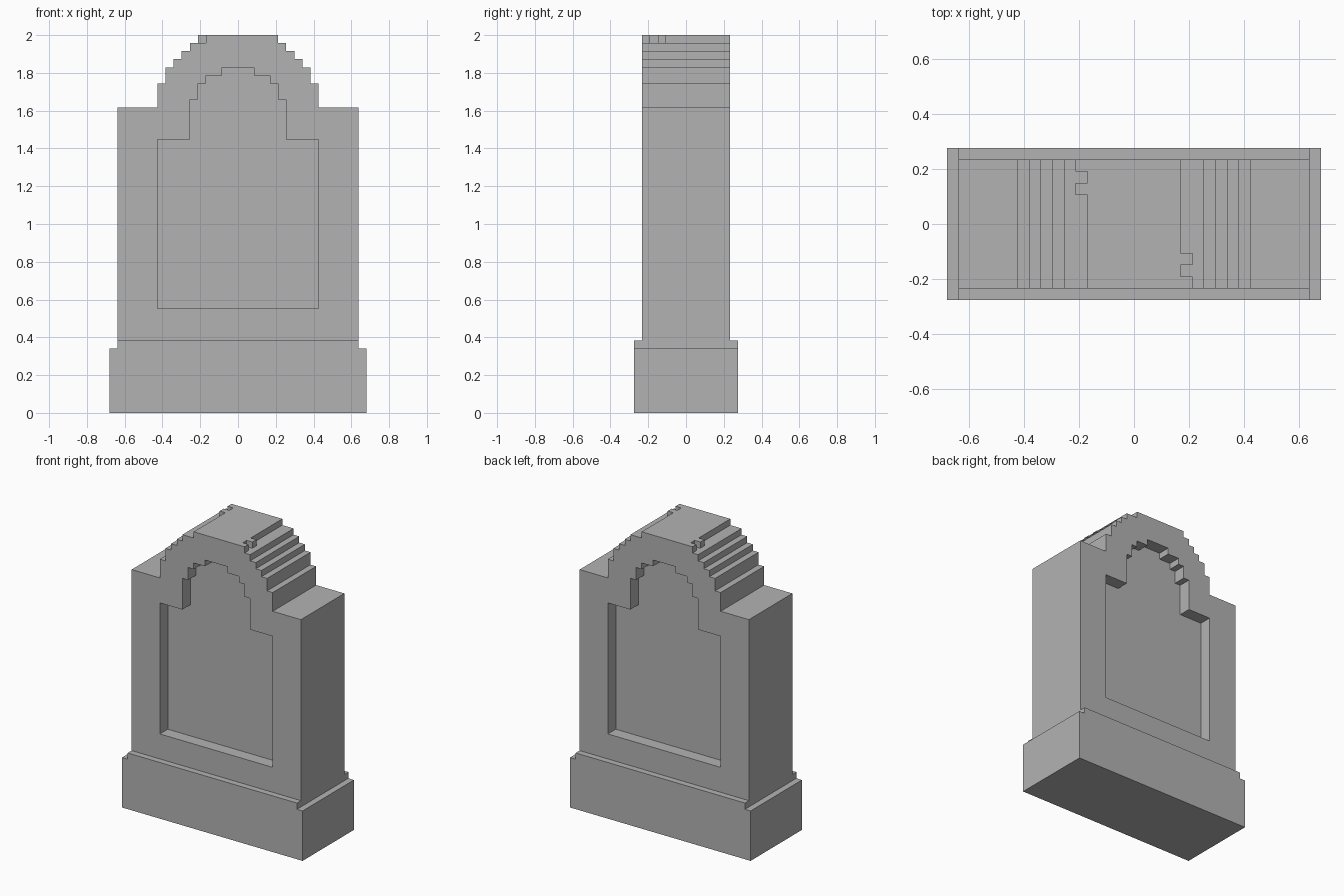
import bpy
import bmesh
from mathutils import Vector

U = 2 / 47  # one block of the stepped stonework

cube = bpy.data.objects.get("Cube")
if cube:
    bpy.data.objects.remove(cube, do_unlink=True)

stone = bpy.data.materials.new("grey_stone")
stone.use_nodes = True
colour = (0.45, 0.45, 0.45, 1)
stone.diffuse_color = colour
stone.node_tree.nodes["Principled BSDF"].inputs["Base Color"].default_value = colour


def prism(name, points, offset):
    """Extrude a flat outline, measured in blocks, along the offset."""
    bm = bmesh.new()
    face = bm.faces.new([bm.verts.new(Vector(p) * U) for p in points])
    made = bmesh.ops.extrude_face_region(bm, geom=[face])["geom"]
    moved = [v for v in made if isinstance(v, bmesh.types.BMVert)]
    bmesh.ops.translate(bm, verts=moved, vec=Vector(offset) * U)
    bmesh.ops.recalc_face_normals(bm, faces=bm.faces)
    mesh = bpy.data.meshes.new(name)
    bm.to_mesh(mesh)
    bm.free()
    mesh.materials.append(stone)
    obj = bpy.data.objects.new(name, mesh)
    bpy.context.collection.objects.link(obj)
    return obj


def stepped(name, bottom, steps, y, depth):
    """Symmetric stepped arch; each step is (half width, top height)."""
    half = []
    z = bottom
    for w, top in steps:
        half += [(w, z), (w, top)]
        z = top
    outline = half + [(-x, h) for x, h in reversed(half)]
    return prism(name, [(x, y, h) for x, h in outline], (0, depth, 0))


# Plinth with a narrower lip on top
stepped("plinth", 0, [(16, 8), (15, 9)], -6.5, 13)

# Upright slab with stepped shoulders and crown
slab = stepped("slab", 9, [(15, 38), (10, 41), (9, 43), (8, 44), (7, 45), (6, 46)],
               -5.5, 11)

# Arched panels sunk two blocks into the front and back
panel = [(10, 34), (6, 39), (5, 41), (4, 42), (2, 43)]
for name, y in (("front_cutter", -6.5), ("back_cutter", 3.5)):
    cutter = stepped(name, 13, panel, y, 3)
    cutter.hide_render = True
    mod = slab.modifiers.new("sunk_panel", "BOOLEAN")
    mod.operation = "DIFFERENCE"
    mod.solver = "EXACT"
    mod.object = cutter
    bpy.context.view_layer.objects.active = slab
    bpy.ops.object.modifier_apply(modifier=mod.name)
    bpy.data.objects.remove(cutter, do_unlink=True)

# Top course with worn, notched edges, the same when turned half round
edge = [(5, -5.5), (5, -4.5), (4, -4.5), (4, -3.5),
        (5, -3.5), (5, -2.5), (4, -2.5), (4, 5.5)]
outline = edge + [(-x, -y) for x, y in edge]
prism("top_course", [(x, y, 46) for x, y in outline], (0, 0, 1))
